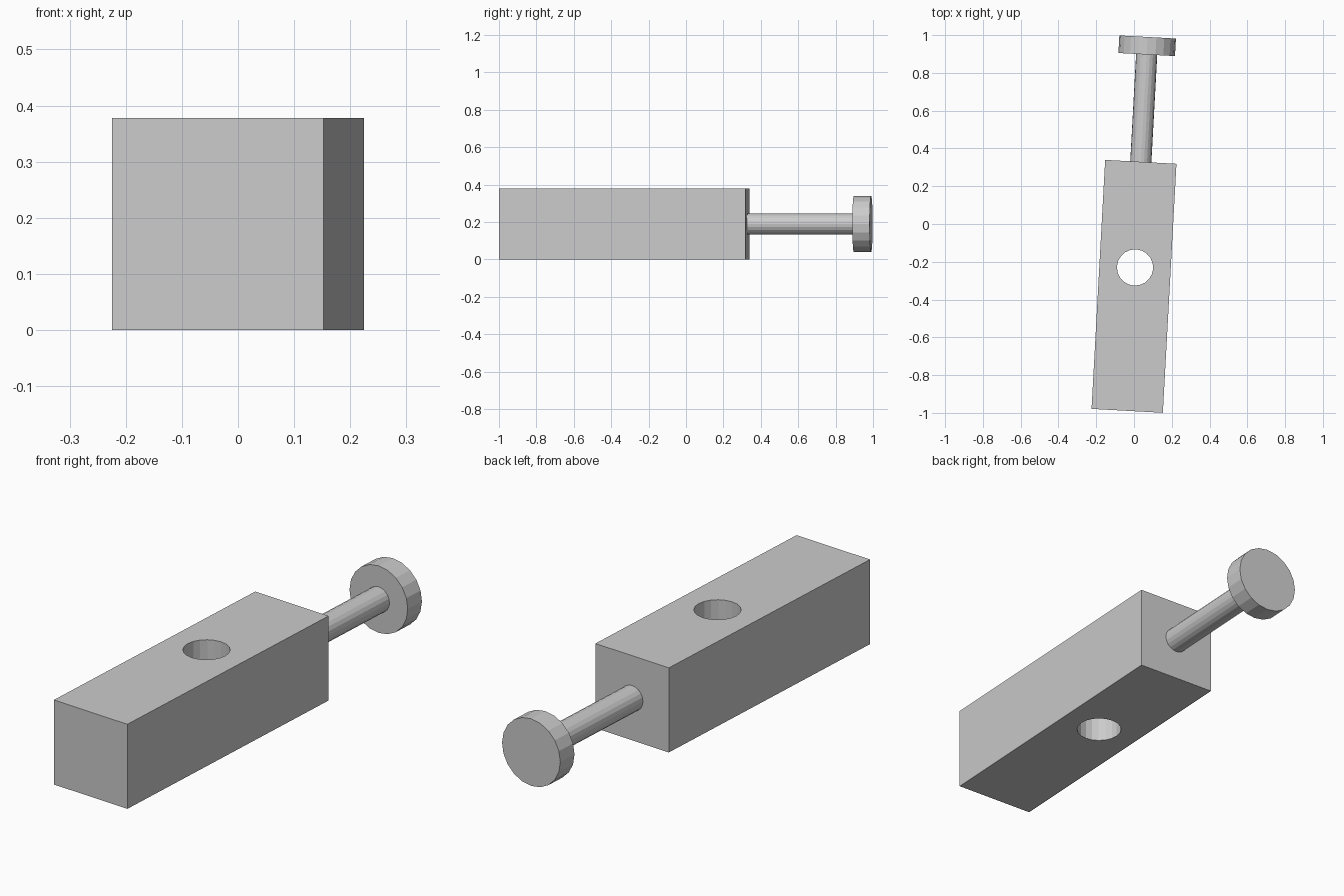
import bpy
from math import radians, pi
from mathutils import Matrix

if "Cube" in bpy.data.objects:
    bpy.data.objects.remove(bpy.data.objects["Cube"], do_unlink=True)

# One plain grey for every part
grey = bpy.data.materials.new("plain_grey")
grey.use_nodes = True
colour = (0.6, 0.6, 0.6, 1)
grey.diffuse_color = colour
grey.node_tree.nodes["Principled BSDF"].inputs["Base Color"].default_value = colour

SIZE = 0.378          # square section of the block
LENGTH = 1.32
MID = SIZE / 2
SIDES = 20
# Whole model is turned slightly about the vertical axis
FRAME = Matrix.Translation((0, -0.33, MID)) @ Matrix.Rotation(radians(-3.13), 4, 'Z')


def finish(name):
    obj = bpy.context.object
    obj.name = name
    obj.data.materials.append(grey)
    obj.matrix_world = FRAME @ obj.matrix_basis
    return obj


def rod(name, radius, start, end):
    """Cylinder along the long axis of the block."""
    bpy.ops.mesh.primitive_cylinder_add(
        vertices=SIDES, radius=radius, depth=end - start,
        location=(0, (start + end) / 2, 0), rotation=(pi / 2, 0, 0))
    return finish(name)


# Block with a vertical through hole
bpy.ops.mesh.primitive_cube_add(size=1)
bpy.context.object.scale = (SIZE, LENGTH, SIZE)
block = finish("block")

bpy.ops.mesh.primitive_cylinder_add(vertices=SIDES, radius=0.096, depth=1,
                                    location=(0, 0.1, 0))
cutter = finish("hole_cutter")
cutter.hide_render = True
cutter.hide_set(True)

hole = block.modifiers.new("hole", 'BOOLEAN')
hole.object = cutter
hole.operation = 'DIFFERENCE'
hole.solver = 'EXACT'
bpy.context.view_layer.objects.active = block
bpy.ops.object.modifier_apply(modifier="hole")
bpy.data.objects.remove(cutter, do_unlink=True)

# Shaft and round end knob
rod("shaft", 0.056, LENGTH / 2 - 0.01, 1.24)
rod("end_knob", 0.15, 1.229, 1.322)
